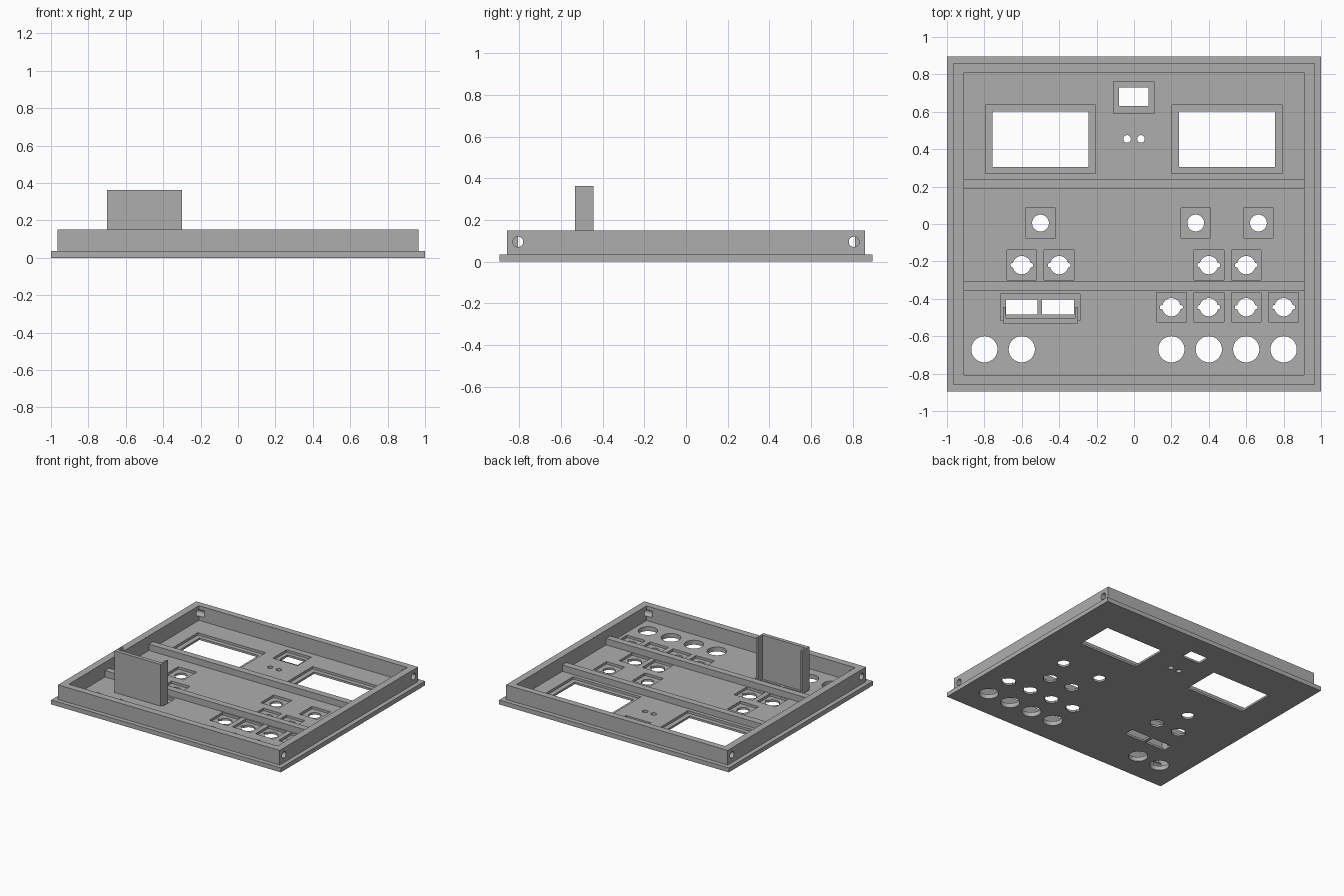
import bpy, bmesh
from math import cos, sin, pi
from mathutils import Matrix, Vector

default = bpy.data.objects.get("Cube")
if default:
    bpy.data.objects.remove(default, do_unlink=True)

grey = bpy.data.materials.new("panel_grey")
grey.use_nodes = True
colour = (0.42, 0.42, 0.42, 1)
grey.diffuse_color = colour
grey.node_tree.nodes["Principled BSDF"].inputs["Base Color"].default_value = colour


def rect(x0, x1, y0, y1):
    return [(x0, y0), (x1, y0), (x1, y1), (x0, y1)]


def square(x, y, half):
    return rect(x - half, x + half, y - half, y + half)


def circle(x, y, r, n=48):
    return [(x + r * cos(2 * pi * i / n), y + r * sin(2 * pi * i / n)) for i in range(n)]


def keyed(x, y, r, tab, n=48):
    """Round hole with a small locating notch on its left and right."""
    pts = []
    for i in range(n):
        a = 2 * pi * i / n
        rr = r + tab if abs(sin(a)) < 0.2 else r
        pts.append((x + rr * cos(a), y + rr * sin(a)))
    return pts


def prisms(name, outlines, z0, z1, matrix=None):
    """One object made of upright prisms, one per outline."""
    bm = bmesh.new()
    for pts in outlines:
        low = [bm.verts.new((x, y, z0)) for x, y in pts]
        high = [bm.verts.new((x, y, z1)) for x, y in pts]
        bm.faces.new(low[::-1])
        bm.faces.new(high)
        for i in range(len(pts)):
            j = (i + 1) % len(pts)
            bm.faces.new((low[i], low[j], high[j], high[i]))
    if matrix:
        bm.transform(matrix)
    bmesh.ops.recalc_face_normals(bm, faces=bm.faces[:])
    mesh = bpy.data.meshes.new(name)
    bm.to_mesh(mesh)
    bm.free()
    mesh.materials.append(grey)
    obj = bpy.data.objects.new(name, mesh)
    bpy.context.collection.objects.link(obj)
    return obj


def carve(obj, cutters):
    """Subtract the cutters, bake the result and drop the cutters."""
    for c in cutters:
        c.hide_render = True
        mod = obj.modifiers.new(c.name, "BOOLEAN")
        mod.operation, mod.solver, mod.object = "DIFFERENCE", "EXACT", c
    graph = bpy.context.evaluated_depsgraph_get()
    baked = bpy.data.meshes.new_from_object(obj.evaluated_get(graph))
    obj.modifiers.clear()
    obj.data = baked
    baked.materials.clear()
    baked.materials.append(grey)
    for p in baked.polygons:
        p.material_index = 0
    for c in cutters:
        bpy.data.objects.remove(c, do_unlink=True)


FLOOR, POCKET, TOP = 0.035, 0.016, 0.15

# Control layout on the panel
dials = [(x, 0.005) for x in (-0.5, 0.33, 0.665)]
switches = [(x, -0.22) for x in (-0.6, -0.4, 0.4, 0.6)]
switches += [(x, -0.445) for x in (0.2, 0.4, 0.6, 0.8)]
sockets = [(x, -0.67) for x in (-0.8, -0.6, 0.2, 0.4, 0.6, 0.8)]

pockets = [square(x, y, 0.08) for x, y in dials + switches]
holes = [circle(x, y, 0.045) for x, y in dials]
holes += [keyed(x, y, 0.049, 0.012) for x, y in switches]
holes += [circle(x, y, 0.07) for x, y in sockets]
holes += [circle(x, 0.455, 0.02, 24) for x in (-0.037, 0.037)]

# Two large display windows, a small one, and the twin slot
for cx in (-0.5, 0.498):
    pockets.append(rect(cx - 0.295, cx + 0.295, 0.27, 0.636))
    holes.append(rect(cx - 0.257, cx + 0.257, 0.305, 0.602))
pockets.append(rect(-0.11, 0.107, 0.59, 0.762))
holes.append(rect(-0.08, 0.077, 0.63, 0.73))
pockets.append(rect(-0.715, -0.288, -0.517, -0.374))
holes += [rect(x, x + 0.17, -0.485, -0.404) for x in (-0.685, -0.492)]

# Face plate with recessed pockets and through holes
plate = prisms("face_plate", [rect(-1, 1, -0.895, 0.895)], 0, FLOOR)
carve(plate, [prisms("pocket_cutter", pockets, POCKET, 0.1),
              prisms("hole_cutter", holes, -0.1, 0.2)])

# Rim wall, with a screw hole in each corner drilled from the sides
rim = prisms("rim_wall", [rect(-0.965, 0.965, -0.86, 0.86)], FLOOR, TOP)
sideways = Matrix.Rotation(pi / 2, 4, Vector((0, 1, 0)))
screws = [circle(-0.095, y, 0.025, 32) for y in (-0.806, 0.806)]
carve(rim, [prisms("opening_cutter", [rect(-0.908, 0.908, -0.806, 0.81)], -0.1, 0.3),
            prisms("left_screw_cutter", screws, 0.86, 1.1, sideways),
            prisms("right_screw_cutter", screws, -1.1, -0.86, sideways)])

# Stiffening ribs across the inside
for name, y in (("rear_rib", 0.215), ("front_rib", -0.33)):
    prisms(name, [rect(-0.908, 0.908, y - 0.026, y + 0.026)], FLOOR, 0.085)

# Upright bracket behind the twin slot: a shallow channel open to the rear
x0, x1, y0, y1, wall = -0.7, -0.3, -0.533, -0.445, 0.014
channel = [(x0, y0), (x1, y0), (x1, y1), (x1 - wall, y1), (x1 - wall, y0 + 0.03),
           (x0 + wall, y0 + 0.03), (x0 + wall, y1), (x0, y1)]
prisms("slot_bracket", [channel], POCKET, 0.363)
